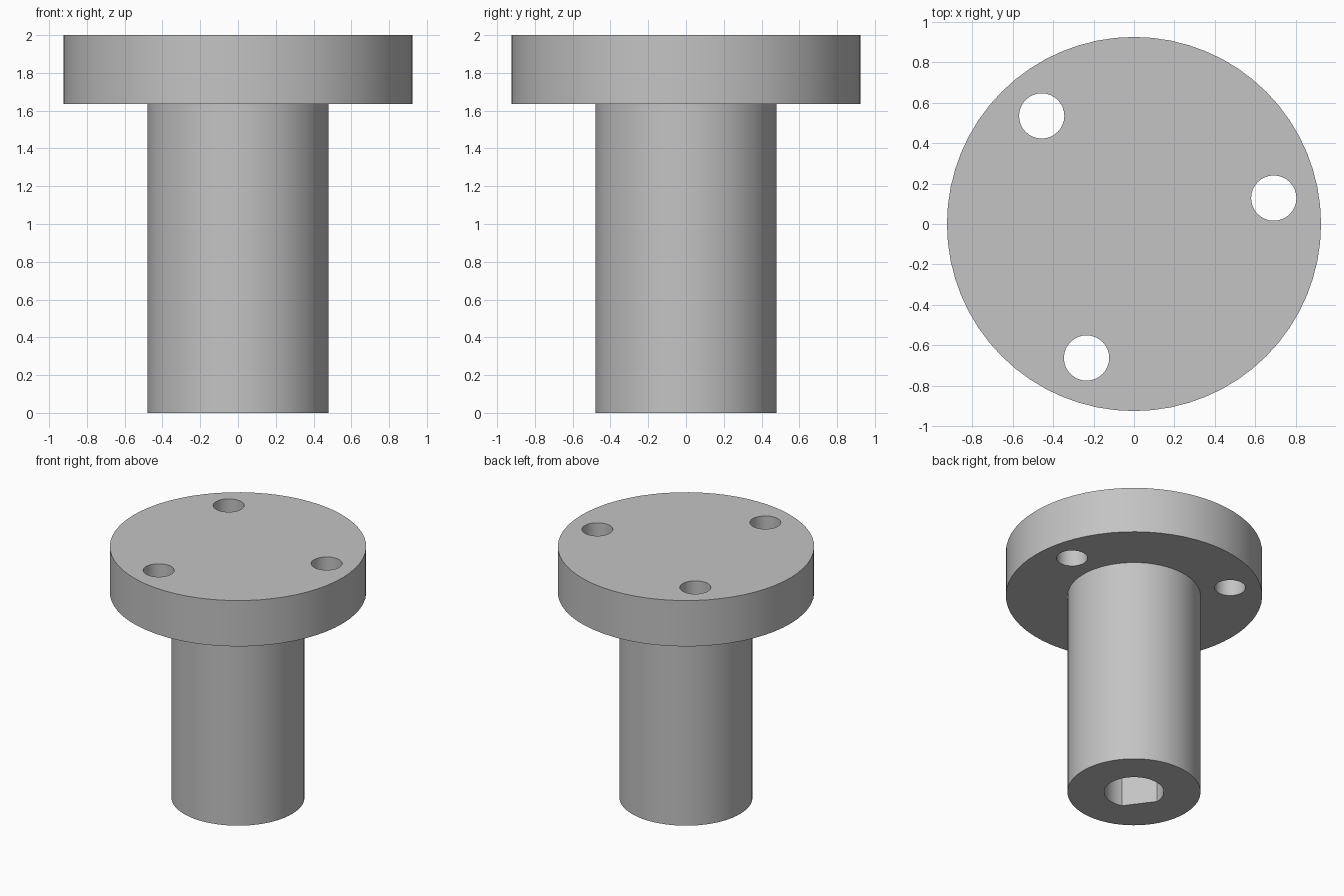
import bpy, bmesh
from math import pi, radians, cos, sin, acos
from mathutils import Matrix, Vector

if "Cube" in bpy.data.objects:
    bpy.data.objects.remove(bpy.data.objects["Cube"])

FLANGE_R, NECK_R, HOLE_R, BORE_R = 0.925, 0.48, 0.112, 0.215
FLANGE_Z, TOP_Z = 1.635, 2.0
BORE_DEPTH, BORE_FLAT = 1.2, 0.171

steel = bpy.data.materials.new("plain_grey")
steel.use_nodes = True
grey = (0.55, 0.55, 0.55, 1)
steel.diffuse_color = grey
steel.node_tree.nodes["Principled BSDF"].inputs["Base Color"].default_value = grey


def add_object(name, bm):
    bmesh.ops.recalc_face_normals(bm, faces=bm.faces)
    mesh = bpy.data.meshes.new(name)
    bm.to_mesh(mesh)
    bm.free()
    mesh.materials.append(steel)
    obj = bpy.data.objects.new(name, mesh)
    bpy.context.collection.objects.link(obj)
    return obj


def prism(name, outline, z0, z1):
    bm = bmesh.new()
    face = bm.faces.new([bm.verts.new((x, y, z0)) for x, y in outline])
    top = bmesh.ops.extrude_face_region(bm, geom=[face])["geom"]
    verts = [v for v in top if isinstance(v, bmesh.types.BMVert)]
    bmesh.ops.translate(bm, verts=verts, vec=(0, 0, z1 - z0))
    return add_object(name, bm)


def arc(radius, start, end, count, centre=(0, 0)):
    angles = [start + (end - start) * i / count for i in range(count + 1)]
    return [(centre[0] + radius * cos(a), centre[1] + radius * sin(a)) for a in angles]


def cut(target, cutter):
    mod = target.modifiers.new("cut", "BOOLEAN")
    mod.operation = "DIFFERENCE"
    mod.solver = "EXACT"
    mod.object = cutter
    cutter.hide_render = True
    bpy.context.view_layer.objects.active = target
    bpy.ops.object.modifier_apply(modifier=mod.name)
    bpy.data.objects.remove(cutter)


# Flange and neck as one turned solid
bm = bmesh.new()
rings = []
for radius, z in ((NECK_R, 0), (NECK_R, FLANGE_Z), (FLANGE_R, FLANGE_Z), (FLANGE_R, TOP_Z)):
    outline = arc(radius, 0, 2 * pi, 64)[:-1]
    rings.append([bm.verts.new((x, y, z)) for x, y in outline])
for low, high in zip(rings, rings[1:]):
    for i in range(len(low)):
        bm.faces.new((low[i - 1], low[i], high[i], high[i - 1]))
bm.faces.new(rings[0])
bm.faces.new(rings[-1])
hub = add_object("flanged_hub", bm)

# Three bolt holes through the flange
for i in range(3):
    a = radians(10.5 + 120 * i)
    centre = (0.703 * cos(a), 0.703 * sin(a))
    cut(hub, prism("bolt_hole", arc(HOLE_R, 0, 2 * pi, 32, centre)[:-1], FLANGE_Z - 0.1, TOP_Z + 0.1))

# Blind bore with one flat, open at the foot
flat_dir = radians(216.5)
half = acos(BORE_FLAT / BORE_R)
bore = arc(BORE_R, flat_dir + half, flat_dir + 2 * pi - half, 40)
cut(hub, prism("shaft_bore", bore, -0.1, BORE_DEPTH))

# Smooth walls, crisp rims
bpy.ops.object.select_all(action="DESELECT")
hub.select_set(True)
bpy.context.view_layer.objects.active = hub
bpy.ops.object.shade_smooth_by_angle(angle=radians(30))
